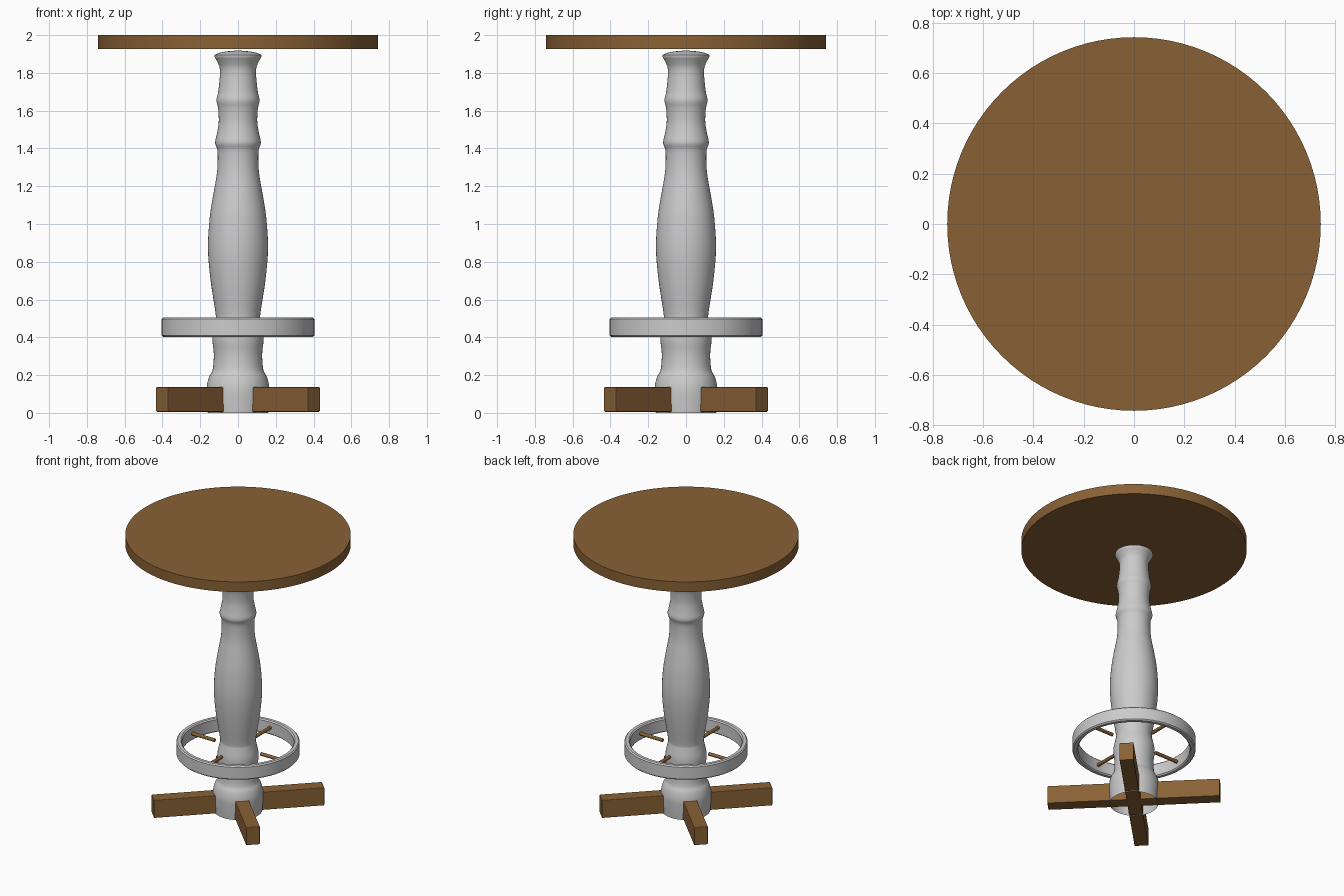
import bpy
from math import cos, sin, pi, radians

old = bpy.data.objects.get("Cube")
if old:
    bpy.data.objects.remove(old, do_unlink=True)


def make_material(name, colour):
    m = bpy.data.materials.new(name)
    m.use_nodes = True
    m.diffuse_color = colour
    bsdf = m.node_tree.nodes["Principled BSDF"]
    bsdf.inputs["Base Color"].default_value = colour
    bsdf.inputs["Roughness"].default_value = 0.6
    return m


wood = make_material("brown_wood", (0.25, 0.12, 0.036, 1))
metal = make_material("light_grey", (0.6, 0.6, 0.6, 1))


def finish(obj, name, mat, bevel=0, smooth=True):
    """Name, colour, bevel and shade the active object."""
    obj.name = obj.data.name = name
    obj.data.materials.append(mat)
    if smooth:
        bpy.ops.object.shade_smooth_by_angle(angle=radians(40))
    if bevel:
        mod = obj.modifiers.new("soft_edges", 'BEVEL')
        mod.width = bevel
        mod.segments = 2
    return obj


def lathe(name, profile, mat, closed=False, sides=64):
    """Spin (radius, z) points around the z axis."""
    verts = [(r * cos(2 * pi * s / sides), r * sin(2 * pi * s / sides), z)
             for r, z in profile for s in range(sides)]
    n = len(profile)
    faces = []
    for i in range(n if closed else n - 1):
        j = (i + 1) % n
        for s in range(sides):
            t = (s + 1) % sides
            faces.append((i * sides + s, i * sides + t, j * sides + t, j * sides + s))
    if not closed:
        faces.append(tuple((n - 1) * sides + s for s in range(sides)))
    mesh = bpy.data.meshes.new(name)
    mesh.from_pydata(verts, [], faces)
    obj = bpy.data.objects.new(name, mesh)
    bpy.context.collection.objects.link(obj)
    bpy.ops.object.select_all(action='DESELECT')
    obj.select_set(True)
    bpy.context.view_layer.objects.active = obj
    return finish(obj, name, mat)


def smooth_profile(points, steps=4):
    """Catmull-Rom curve through the profile points."""
    out = []
    for i in range(len(points) - 1):
        a, b = points[max(i - 1, 0)], points[i]
        c, d = points[i + 1], points[min(i + 2, len(points) - 1)]
        for k in range(steps):
            t = k / steps
            out.append(tuple(
                0.5 * (2 * q + (r - p) * t + (2 * p - 5 * q + 4 * r - s) * t ** 2
                       + (3 * q - p - 3 * r + s) * t ** 3)
                for p, q, r, s in zip(a, b, c, d)))
    return out + [points[-1]]


# Round table top
bpy.ops.mesh.primitive_cylinder_add(vertices=96, radius=0.742, depth=0.073,
                                    location=(0, 0, 1.9635))
finish(bpy.context.object, "table_top", wood)

# Turned column, open underneath, with a low domed cap
turning = [(0.16, 0), (0.165, 0.08), (0.165, 0.14), (0.153, 0.19), (0.134, 0.23),
           (0.128, 0.31), (0.135, 0.38), (0.133, 0.43), (0.12, 0.49), (0.119, 0.53),
           (0.145, 0.7), (0.159, 0.87), (0.15, 1.03), (0.132, 1.15), (0.114, 1.25),
           (0.108, 1.32), (0.109, 1.39), (0.121, 1.43), (0.111, 1.48), (0.102, 1.54),
           (0.105, 1.61), (0.114, 1.655), (0.105, 1.7), (0.097, 1.77), (0.096, 1.82),
           (0.105, 1.85), (0.124, 1.885)]
cap = [(0.124, 1.895), (0.1, 1.906), (0.06, 1.914), (0.01, 1.918)]
lathe("column", smooth_profile(turning) + cap, metal)

# Foot rail ring with softened corners
b = 0.008
r0, r1, z0, z1 = 0.368, 0.405, 0.403, 0.504
lathe("foot_ring", [(r1 - b, z0), (r1, z0 + b), (r1, z1 - b), (r1 - b, z1),
                    (r0 + b, z1), (r0, z1 - b), (r0, z0 + b), (r0 + b, z0)],
      metal, closed=True)

# Short pegs pointing inwards from the ring
for i, side in enumerate(("left", "back", "right", "front")):
    a = i * pi / 2
    bpy.ops.mesh.primitive_cylinder_add(
        vertices=16, radius=0.012, depth=0.195,
        location=(0.283 * cos(a), 0.283 * sin(a), 0.455), rotation=(0, pi / 2, a))
    finish(bpy.context.object, side + "_ring_peg", wood)

# Crossed foot beams on the diagonals
for i in range(2):
    bpy.ops.mesh.primitive_cube_add(size=1, location=(0, 0, 0.071),
                                    rotation=(0, 0, pi / 4 + i * pi / 2))
    beam = bpy.context.object
    beam.scale = (1.138, 0.092, 0.13)
    bpy.ops.object.transform_apply(location=False, rotation=False, scale=True)
    finish(beam, "foot_beam_" + ("a", "b")[i], wood, bevel=0.004, smooth=False)
